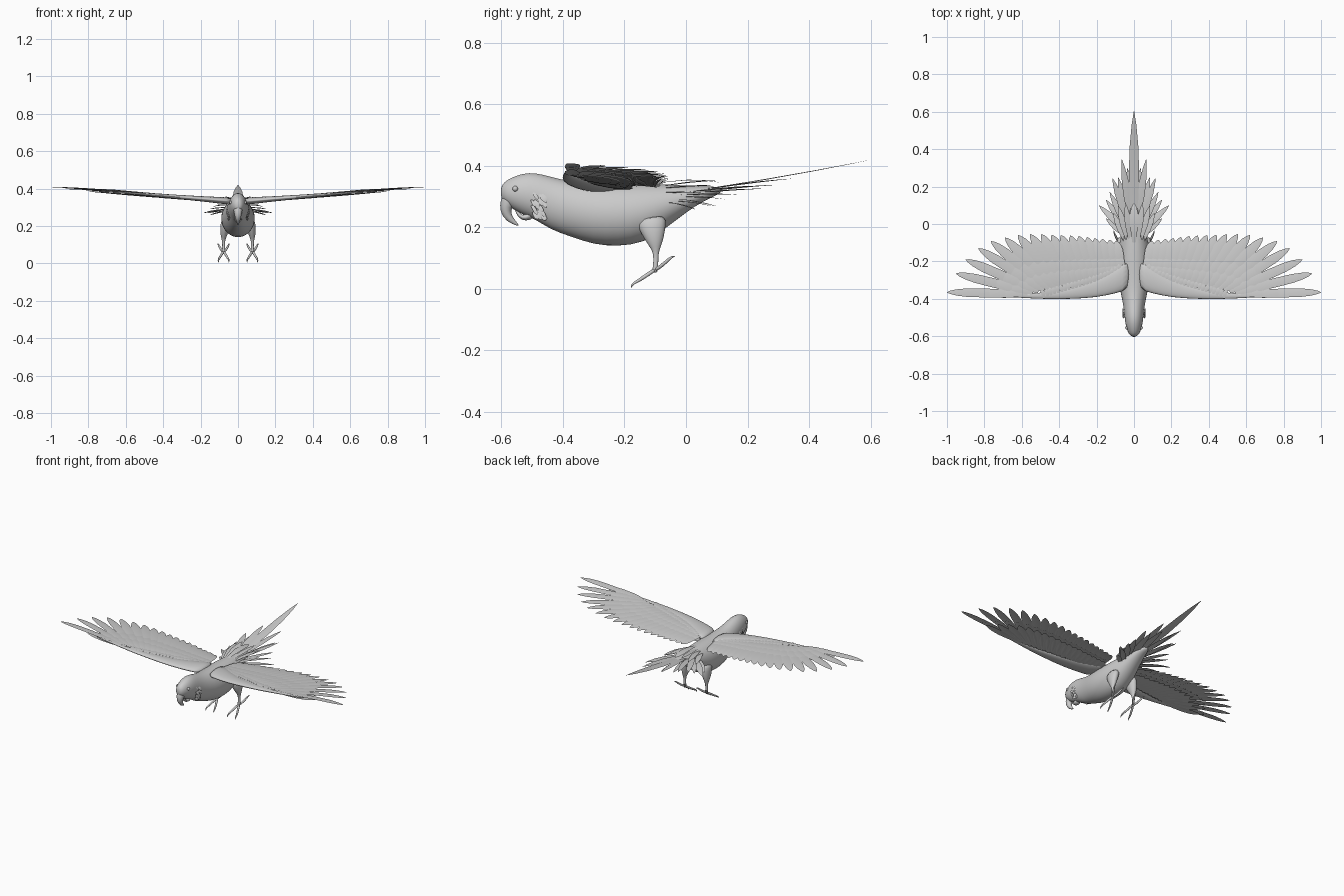
import bpy, bmesh, math, random
from mathutils import Vector as V
random.seed(4)


def finish(name, bm, mirror=False, subsurf=0, closed=True):
    if closed:
        bmesh.ops.recalc_face_normals(bm, faces=bm.faces)
    for f in bm.faces:
        f.smooth = True
    me = bpy.data.meshes.new(name)
    bm.to_mesh(me)
    bm.free()
    ob = bpy.data.objects.new(name, me)
    bpy.context.collection.objects.link(ob)
    if mirror:
        m = ob.modifiers.new("Mirror", 'MIRROR')
        m.use_mirror_merge = False
    if subsurf:
        s = ob.modifiers.new("Smooth", 'SUBSURF')
        s.levels = s.render_levels = subsurf
    return ob


def loft(bm, pts, ref=(1, 0, 0), axis=None, n=12):
    """Tube through (x, y, z, side radius, up radius) stations."""
    rings = []
    for i, p in enumerate(pts):
        a, b = pts[max(i - 1, 0)], pts[min(i + 1, len(pts) - 1)]
        t = V(axis) if axis else (V(b[:3]) - V(a[:3])).normalized()
        s = (V(ref) - t * t.dot(V(ref))).normalized()
        u = t.cross(s)
        ring = []
        for k in range(n):
            w = 2 * math.pi * k / n
            ring.append(bm.verts.new(V(p[:3]) + s * p[3] * math.cos(w) + u * p[4] * math.sin(w)))
        rings.append(ring)
    for r, q in zip(rings, rings[1:]):
        for k in range(n):
            bm.faces.new((r[k], r[(k + 1) % n], q[(k + 1) % n], q[k]))
    bm.faces.new(rings[0])
    bm.faces.new(rings[-1])


ROUND = [(0, .4), (.2, .7), (.5, 1), (.75, .95), (.88, .7), (.96, .36), (1, .04)]
POINT = [(0, .6), (.2, .8), (.45, 1), (.7, .82), (.88, .45), (1, .03)]


def feather(bm, base, tip, w, shape=ROUND, up=(0, 0, 1), tilt=0.08, bow=0.01):
    """Leaf-shaped blade with a raised middle rib."""
    base, tip, up = V(base), V(tip), V(up)
    d = tip - base
    s = d.cross(up).normalized()
    nrm = s.cross(d).normalized()
    s = (s + nrm * tilt).normalized()
    rows = []
    for t, k in shape:
        c = base + d * t + nrm * bow * 4 * t * (1 - t)
        rows.append([bm.verts.new(c - s * w * k), bm.verts.new(c + nrm * w * k * .1),
                     bm.verts.new(c + s * w * k)])
    for a, b in zip(rows, rows[1:]):
        for j in (0, 1):
            bm.faces.new((a[j], a[j + 1], b[j + 1], b[j]))


# Body and head
bm = bmesh.new()
loft(bm, [(0, y, z, rx, rz) for y, z, rx, rz in [
    (-.602, .313, .010, .014), (-.594, .313, .024, .032), (-.57, .312, .037, .049),
    (-.53, .308, .047, .068), (-.49, .302, .051, .076), (-.44, .278, .057, .087),
    (-.38, .260, .068, .089), (-.30, .243, .087, .101), (-.22, .240, .092, .103),
    (-.14, .245, .087, .098), (-.07, .266, .071, .074), (0, .292, .05, .044),
    (.06, .310, .034, .022), (.12, .322, .018, .010)]], axis=(0, 1, 0), n=24)
finish("body", bm, subsurf=1)

# Beak, opened
bm = bmesh.new()
loft(bm, [(0, -.562, .305, .028, .036), (0, -.582, .280, .024, .025), (0, -.588, .253, .018, .019),
          (0, -.575, .226, .011, .013), (0, -.542, .204, .002, .002)])
finish("upper_beak", bm, subsurf=1)
bm = bmesh.new()
loft(bm, [(0, -.500, .245, .024, .018), (0, -.522, .228, .020, .011), (0, -.542, .235, .015, .008),
          (0, -.556, .264, .004, .003)])
finish("lower_beak", bm, subsurf=1)
bm = bmesh.new()
loft(bm, [(0, -.51, .255, .010, .009), (0, -.53, .252, .009, .006), (0, -.547, .262, .004, .003)])
finish("tongue", bm, subsurf=1)

# Eyes
bm = bmesh.new()
bmesh.ops.create_uvsphere(bm, u_segments=16, v_segments=10, radius=.009)
bmesh.ops.translate(bm, verts=bm.verts, vec=(.038, -.555, .325))
finish("eyes", bm, mirror=True)

# Ruffled cheek feathers
bm = bmesh.new()
for i in range(26):
    y, z = random.uniform(-.505, -.465), random.uniform(.24, .318)
    x = .052 * math.sqrt(max(.1, 1 - ((z - .295) / .08) ** 2)) + .001
    feather(bm, (x, y, z), (x + .008, y + .016, z - .022), .006, up=(1, 0, .2), bow=.002)
finish("cheek_feathers", bm, mirror=True, closed=False)


# Wings: arm, flight feathers, coverts
def wing_z(x, y):
    return .33 + .077 * x - .03 * (y + .38)


bm = bmesh.new()
arm = [(.02, -.355, -.18, .022), (.10, -.372, -.235, .018), (.2, -.395, -.295, .014),
       (.35, -.402, -.34, .011), (.47, -.402, -.368, .008), (.62, -.394, -.374, .005),
       (.74, -.386, -.376, .002)]
loft(bm, [(x, (a + b) / 2, wing_z(x, a), (b - a) / 2, th) for x, a, b, th in arm],
     ref=(0, 1, 0), axis=(1, 0, 0), n=14)
finish("wing_arm", bm, mirror=True, subsurf=1)

TIPS = [(1, -.365), (.952, -.265), (.9, -.19), (.832, -.13), (.765, -.092), (.69, -.073), (.62, -.06),
        (.555, -.055), (.495, -.055), (.44, -.058), (.39, -.06), (.34, -.062), (.295, -.065),
        (.25, -.07), (.21, -.076), (.17, -.08), (.13, -.085), (.095, -.09)]
LAST = len(TIPS) - 1


def wing_row(name, reach, width, lift, bow):
    bm = bmesh.new()
    for i, (tx, ty) in enumerate(TIPS):
        f = i / LAST
        bx, by = .57 - .50 * f, -.373 + .10 * f
        x, y = bx + (tx - bx) * reach, by + (ty - by) * reach
        w = width * (.024 + .006 * min(1, i / 6))
        feather(bm, (bx, by, wing_z(bx, by) + lift), (x, y, wing_z(x, y) + lift * .6), w, bow=bow)
    finish(name, bm, mirror=True, closed=False)


wing_row("flight_feathers", 1, 1, 0, .008)
wing_row("greater_coverts", .62, 1.0, .005, .006)
wing_row("median_coverts", .4, .9, .009, .004)
wing_row("under_coverts", .55, 1.0, -.006, -.003)

# Small feathers along the rear edge of the arm
bm = bmesh.new()
for i in range(22):
    f = i / 21
    x = .07 + .41 * f
    y = -.245 - .135 * f ** .75
    z = wing_z(x, y) + .012 - .004 * f
    feather(bm, (x, y - .015, z), (x + .012, y + .03, z + .001), .011, bow=.002)
finish("marginal_coverts", bm, mirror=True, closed=False)

# Tail fan
bm = bmesh.new()
feather(bm, (0, -.02, .312), (0, .605, .42), .028, POINT, tilt=0, bow=-.006)
feather(bm, (0, -.10, .34), (0, .11, .345), .022, tilt=0)
finish("tail_centre", bm, closed=False)
bm = bmesh.new()
for base, tip, w in [
        ((.012, 0, .313), (.065, .345, .358), .021), ((.010, 0, .308), (.035, .30, .338), .02),
        ((.025, -.01, .310), (.115, .245, .335), .02), ((.02, -.01, .305), (.085, .25, .325), .02),
        ((.030, -.03, .303), (.13, .17, .305), .019), ((.035, -.03, .298), (.15, .13, .29), .018),
        ((.040, -.04, .292), (.188, .10, .268), .018), ((.040, -.04, .284), (.165, .085, .268), .018),
        ((.050, -.06, .28), (.15, .03, .258), .016), ((.02, -.08, .333), (.045, .11, .352), .018),
        ((.035, -.08, .325), (.085, .10, .335), .018), ((.045, -.09, .31), (.11, .06, .31), .018)]:
    feather(bm, base, tip, w, POINT, bow=.004)
finish("tail_feathers", bm, mirror=True, closed=False)

# Thighs and shanks
bm = bmesh.new()
loft(bm, [(.060, -.115, .235, .030, .055), (.070, -.108, .195, .027, .044),
          (.075, -.102, .160, .021, .031), (.077, -.099, .135, .013, .018),
          (.077, -.098, .118, .008, .009), (.077, -.098, .085, .007, .008),
          (.077, -.100, .062, .009, .010), (.077, -.102, .052, .006, .006)])
finish("legs", bm, mirror=True, subsurf=1)

# Toes: two forward, two back, each ending in a claw
bm = bmesh.new()
for dx in (-1, 1):
    loft(bm, [(.077, -.098, .064, .008, .007), (.077 + .012 * dx, -.125, .046, .007, .007),
              (.077 + .022 * dx, -.150, .029, .006, .006), (.077 + .027 * dx, -.165, .021, .005, .005),
              (.077 + .028 * dx, -.175, .014, .004, .004), (.077 + .028 * dx, -.178, .003, .001, .001)], n=8)
    loft(bm, [(.077, -.102, .060, .008, .007), (.077 + .014 * dx, -.080, .074, .007, .006),
              (.077 + .024 * dx, -.060, .092, .006, .006), (.077 + .029 * dx, -.047, .104, .004, .004),
              (.077 + .031 * dx, -.034, .106, .001, .001)], n=8)
finish("toes", bm, mirror=True, subsurf=1)
